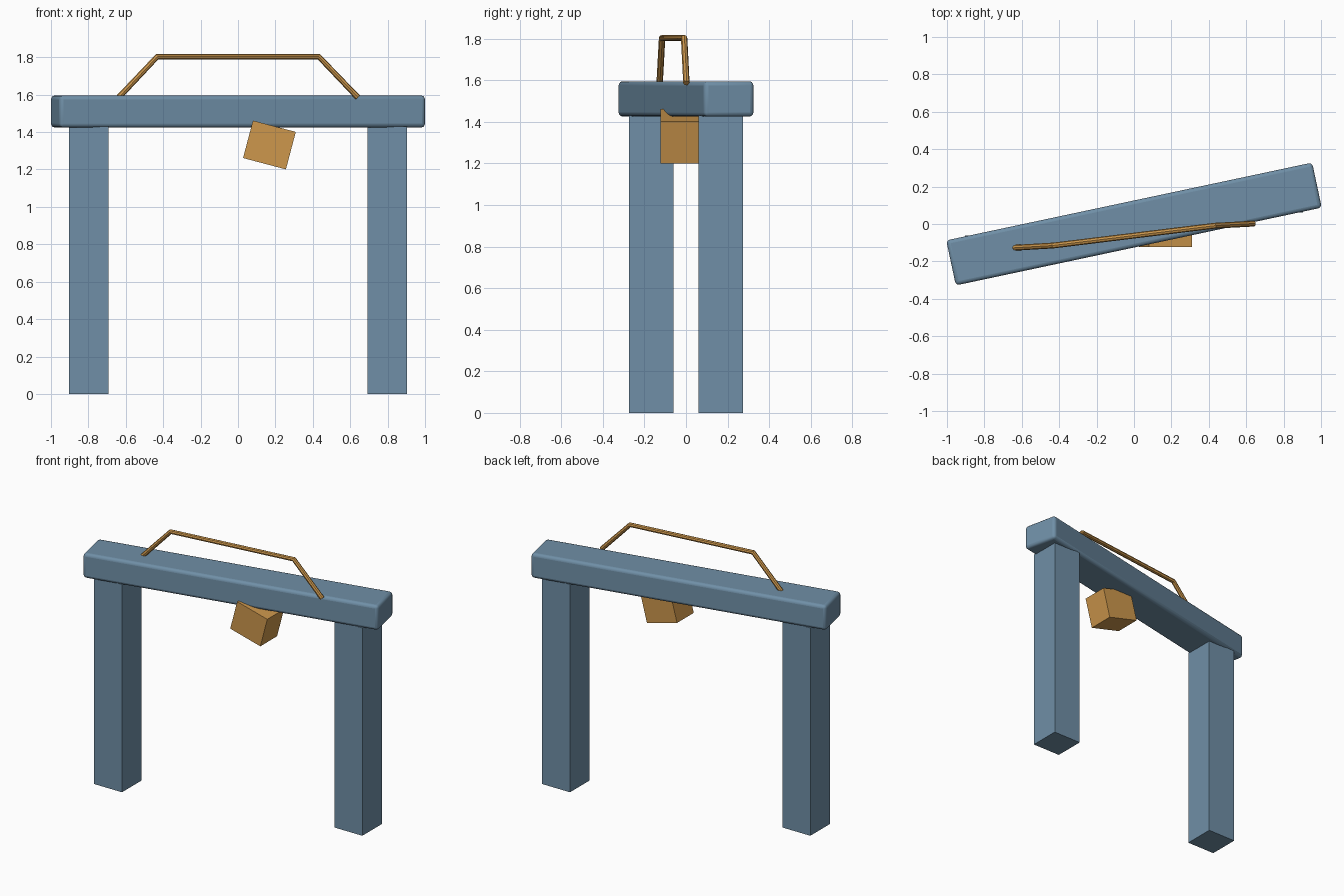
import bpy
import math

if "Cube" in bpy.data.objects:
    bpy.data.objects.remove(bpy.data.objects["Cube"])


def material(name, rgb):
    m = bpy.data.materials.new(name)
    m.diffuse_color = (*rgb, 1)
    m.use_nodes = True
    m.node_tree.nodes["Principled BSDF"].inputs["Base Color"].default_value = m.diffuse_color
    return m


blue = material("slate_blue", (0.160, 0.275, 0.385))
ochre = material("ochre", (0.61, 0.31, 0.073))


def box(name, size, loc, mat, rot=(0, 0, 0), bevel=0):
    bpy.ops.mesh.primitive_cube_add(size=1, location=loc)
    ob = bpy.context.object
    ob.name = name
    ob.scale = size
    bpy.ops.object.transform_apply(location=False, rotation=False, scale=True)
    ob.rotation_euler = rot
    ob.data.materials.append(mat)
    if bevel:
        mod = ob.modifiers.new("rounded_edges", 'BEVEL')
        mod.width = bevel
        mod.segments = 3
        bpy.ops.object.shade_smooth_by_angle(angle=math.radians(35))
    return ob


# Crossbeam, turned so it spans the two offset legs
box("crossbeam", (2.0, 0.246, 0.17), (0, 0, 1.51), blue,
    rot=(0, 0, math.radians(12)), bevel=0.02)

# Square legs at diagonal positions
for side, name in ((-1, "left_leg"), (1, "right_leg")):
    box(name, (0.212, 0.212, 1.43), (side * 0.798, side * 0.167, 0.715), blue)

# Tilted block under the beam
box("hanging_block", (0.237, 0.182, 0.207), (0.168, -0.032, 1.331), ochre,
    rot=(0, math.radians(14.8), 0))

# Bent rod handle on top
path = [(-0.64, -0.127, 1.583), (-0.432, -0.115, 1.803),
        (0.432, -0.009, 1.803), (0.64, 0.002, 1.586)]
curve = bpy.data.curves.new("handle", 'CURVE')
curve.dimensions = '3D'
curve.bevel_depth = 0.0155
curve.bevel_resolution = 2
curve.use_fill_caps = True
spline = curve.splines.new('POLY')
spline.points.add(len(path) - 1)
for p, co in zip(spline.points, path):
    p.co = (*co, 1)
curve.materials.append(ochre)
handle = bpy.data.objects.new("handle", curve)
bpy.context.collection.objects.link(handle)
bpy.ops.object.select_all(action='DESELECT')
handle.select_set(True)
bpy.context.view_layer.objects.active = handle
bpy.ops.object.convert(target='MESH')
bpy.ops.object.shade_smooth_by_angle(angle=math.radians(35))
